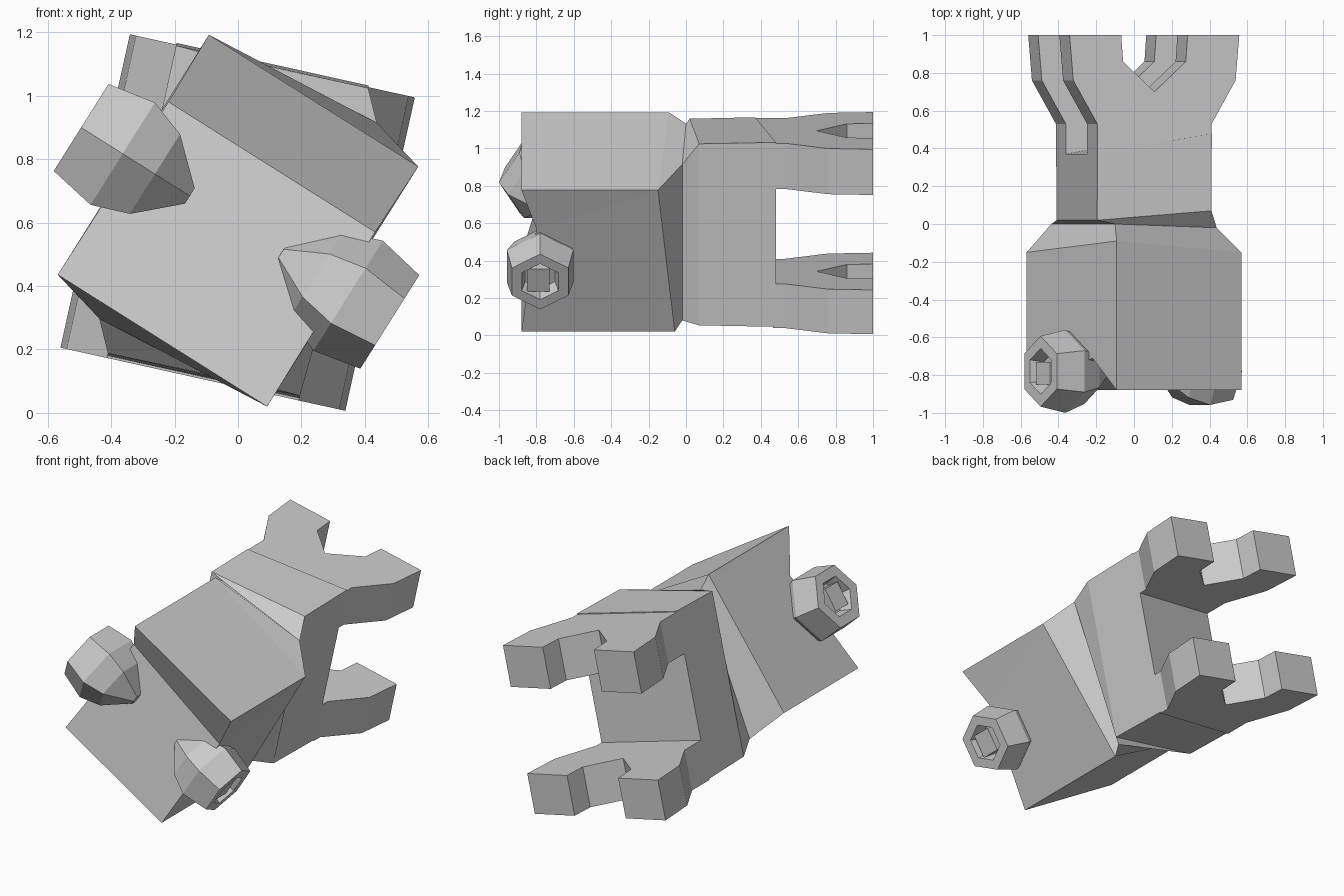
import bpy, bmesh
from math import sin, cos, pi, radians

if "Cube" in bpy.data.objects:
    bpy.data.objects.remove(bpy.data.objects["Cube"])

HEAD_ROLL, NECK_ROLL, BODY_ROLL = radians(32.2), radians(22), radians(12.5)


def place(u, y, v, roll):
    """Point in a cross-section rolled about the long (y) axis."""
    return (u * cos(roll) + v * sin(roll), y, 0.606 - u * sin(roll) + v * cos(roll))


def make(name, verts, faces):
    mesh = bpy.data.meshes.new(name)
    mesh.from_pydata(verts, [], faces)
    bm = bmesh.new()
    bm.from_mesh(mesh)
    bmesh.ops.recalc_face_normals(bm, faces=bm.faces)
    bm.to_mesh(mesh)
    bm.free()
    ob = bpy.data.objects.new(name, mesh)
    bpy.context.collection.objects.link(ob)
    return ob


def rect(hu, hv, ys, roll):
    # corners: top left, top right, bottom right, bottom left
    signs = ((-1, 1), (1, 1), (1, -1), (-1, -1))
    return [place(a * hu, y, b * hv, roll) for (a, b), y in zip(signs, ys)]


# Head, neck and torso lofted through rolled rectangles
rings = [
    rect(0.39, 0.447, [-0.88] * 4, HEAD_ROLL),
    rect(0.39, 0.447, [-0.09, -0.15, -0.06, -0.15], HEAD_ROLL),
    rect(0.29, 0.45, [0.0, -0.02, -0.02, 0.0], NECK_ROLL),
    rect(0.31, 0.497, [0.02, 0.07, 0.07, 0.02], BODY_ROLL),
    rect(0.31, 0.505, [0.37, 0.48, 0.48, 0.37], BODY_ROLL),
]
verts = [p for r in rings for p in r]
faces = []
for r in range(len(rings) - 1):
    for i in range(4):
        a, b = r * 4 + i, r * 4 + (i + 1) % 4
        faces.append([a, b, b + 4, a + 4])
# Mouth crease across the front, deeper on the left
m = len(verts)
verts += [place(-0.385, -0.71, 0.2, HEAD_ROLL), place(0.385, -0.80, 0.2, HEAD_ROLL)]
faces[1:2] = [[1, m + 1, 5], [m + 1, 2, 6, 5]]
faces.remove([3, 0, 4, 7])
faces += [[m, 0, 4], [3, m, 4, 7]]
faces += [[0, 1, m + 1, m], [m, m + 1, 2, 3], [16, 17, 18, 19]]
make("head_and_torso", verts, faces)

# Leg pairs: forked slabs with splayed legs pointing backwards
half = [(0.31, 0.53), (0.44, 0.76), (0.46, 1.0), (0.18, 1.0), (0.17, 0.86)]
outline = [(0.31, 0.47)] + half + [(0.0, 0.70)]
outline += [(-u, y) for u, y in reversed(half)] + [(-0.31, 0.36)]
n = len(outline)
for name, v0, v1 in (("upper_legs", 0.25, 0.5), ("lower_legs", -0.27, -0.512)):
    verts = [place(u, y, v, BODY_ROLL) for v in (v0, v1) for u, y in outline]
    faces = [list(range(n)), list(range(n, 2 * n))]
    faces += [[i, (i + 1) % n, (i + 1) % n + n, i + n] for i in range(n)]
    make(name, verts, faces)

# Eye knobs: six-sided, flared outwards, with a recess in the outer end
profile = [(0.17, 0.15), (0.30, 0.78), (0.42, 1.0), (0.575, 0.85), (0.575, 0.55), (0.50, 0.45)]
for name, side, radius, phase in (("left_eye", -1, 0.22, 0), ("right_eye", 1, 0.205, pi / 6)):
    verts = []
    for u, f in profile:
        for k in range(6):
            a = phase + k * pi / 3
            verts.append(place(side * u, -0.78 + radius * f * cos(a),
                               -0.015 + radius * f * sin(a), HEAD_ROLL))
    faces = [[r * 6 + k, r * 6 + (k + 1) % 6, r * 6 + 6 + (k + 1) % 6, r * 6 + 6 + k]
             for r in range(len(profile) - 1) for k in range(6)]
    faces += [list(range(6)), list(range(len(verts) - 6, len(verts)))]
    make(name, verts, faces)
    # Pupil block inside the recess
    pupil = [place(side * u, -0.79 + a * 0.06, -0.015 + b * 0.07, HEAD_ROLL)
             for u in (0.48, 0.56) for a, b in ((-1, -1), (1, -1), (1, 1), (-1, 1))]
    make(name + "_pupil", pupil,
         [[0, 1, 2, 3], [4, 5, 6, 7]] + [[i, (i + 1) % 4, (i + 1) % 4 + 4, i + 4] for i in range(4)])
